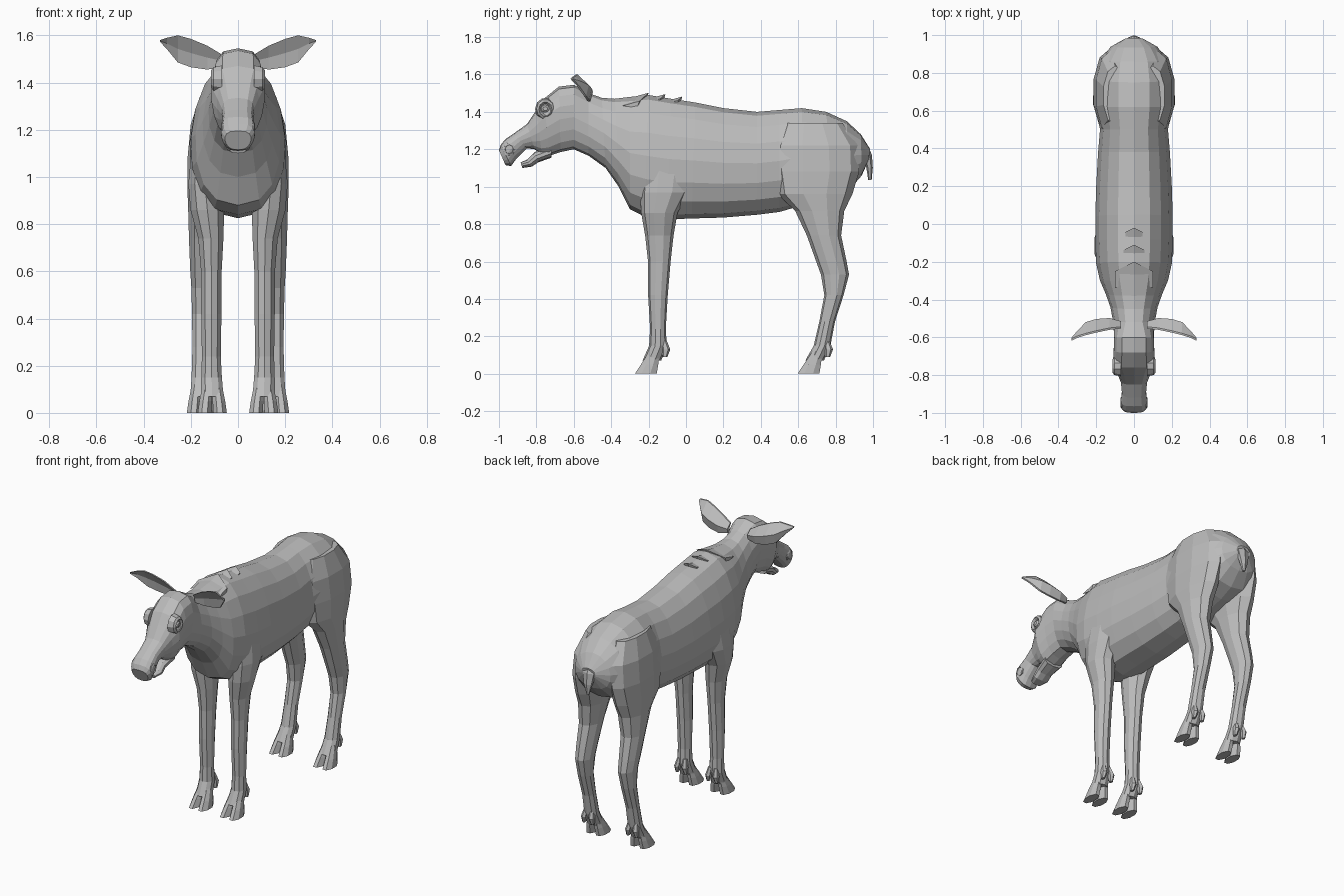
import bpy
import bmesh
from math import cos, sin, pi, copysign
from mathutils import Vector

cube = bpy.data.objects.get("Cube")
if cube:
    bpy.data.objects.remove(cube, do_unlink=True)

# One plain grey for the whole animal
grey = bpy.data.materials.new("soft_grey")
grey.use_nodes = True
color = (0.5, 0.5, 0.5, 1)
grey.diffuse_color = color
grey.node_tree.nodes["Principled BSDF"].inputs["Base Color"].default_value = color


def loft(name, rings, mirror=False):
    """Skin a list of equal-sized point rings and cap both ends."""
    bm = bmesh.new()
    loops = [[bm.verts.new(p) for p in ring] for ring in rings]
    count = len(loops[0])
    for a, b in zip(loops, loops[1:]):
        for i in range(count):
            j = (i + 1) % count
            bm.faces.new((a[i], a[j], b[j], b[i]))
    bm.faces.new(loops[0])
    bm.faces.new(loops[-1])
    bmesh.ops.recalc_face_normals(bm, faces=bm.faces)
    mesh = bpy.data.meshes.new(name)
    bm.to_mesh(mesh)
    bm.free()
    mesh.materials.append(grey)
    obj = bpy.data.objects.new(name, mesh)
    bpy.context.collection.objects.link(obj)
    if mirror:
        mod = obj.modifiers.new("mirror", 'MIRROR')
        mod.use_mirror_merge = False
    return obj


def spine_ring(row, egg, power, sides=16):
    """Cross-section spanning a top and a bottom point in the side plane."""
    y_top, z_top, y_low, z_low, width = row
    top, low = Vector((0, y_top, z_top)), Vector((0, y_low, z_low))
    mid, half = (top + low) / 2, (top - low) / 2
    ring = []
    for i in range(sides):
        a = 2 * pi * i / sides
        s = copysign(abs(sin(a)) ** power, sin(a))
        across = width * s * (1 - egg * cos(a))
        ring.append(mid + half * cos(a) + Vector((across, 0, 0)))
    return ring


def leg_ring(row, sides=10):
    """Level cross-section of a limb: height, front, back, centre, half width."""
    z, front, back, x, half = row
    ring = []
    for i in range(sides):
        a = 2 * pi * (i + 0.5) / sides
        ring.append((x + half * cos(a), (front + back) / 2 + (back - front) / 2 * sin(a) * 1.05, z))
    return ring


# Trunk and neck, from rump to poll: top y z, bottom y z, half width
trunk = [
    (.985, 1.2, .975, 1.14, .05), (.935, 1.28, .94, 1.06, .125),
    (.86, 1.35, .87, .98, .175), (.75, 1.4, .78, .94, .2),
    (.62, 1.42, .62, .9, .2), (.5, 1.41, .5, .865, .18),
    (.38, 1.4, .38, .85, .19), (.2, 1.42, .2, .835, .2),
    (.05, 1.45, .03, .83, .205), (-.08, 1.47, -.1, .825, .205),
    (-.2, 1.49, -.22, .84, .2), (-.3, 1.48, -.3, .88, .18),
    (-.38, 1.47, -.36, 1, .15), (-.45, 1.475, -.43, 1.1, .125),
    (-.52, 1.5, -.52, 1.165, .11),
]
# Skull and muzzle, from poll to nose
skull = [
    (-.6, 1.545, -.6, 1.2, .105), (-.68, 1.535, -.67, 1.185, .108),
    (-.76, 1.47, -.73, 1.165, .112), (-.8, 1.41, -.77, 1.17, .09),
    (-.85, 1.335, -.81, 1.2, .07), (-.92, 1.285, -.85, 1.205, .064),
    (-.965, 1.255, -.91, 1.145, .07), (-.99, 1.225, -.935, 1.11, .07),
    (-1, 1.195, -.965, 1.115, .055),
]
loft("body_and_head", [spine_ring(r, .1, .82) for r in trunk]
     + [spine_ring(r, -.12, .65) for r in skull])

# Lower jaw below the open mouth
jaw = [
    (-.72, 1.22, -.72, 1.155, .065), (-.81, 1.185, -.79, 1.13, .052),
    (-.85, 1.145, -.825, 1.107, .052), (-.885, 1.13, -.875, 1.1, .035),
]
loft("lower_jaw", [spine_ring(r, 0, .7, 10) for r in jaw])

# Limbs from shoulder or hip to pastern
front_leg = [
    (1.25, -.19, -.01, .12, .05), (1.1, -.23, .03, .13, .072),
    (.97, -.24, .01, .14, .074), (.86, -.235, -.05, .13, .075),
    (.74, -.215, -.07, .115, .056), (.6, -.2, -.085, .113, .046),
    (.42, -.2, -.1, .113, .045), (.24, -.19, -.11, .113, .042),
    (.15, -.195, -.105, .112, .046), (.07, -.23, -.135, .109, .05),
]
hind_leg = [
    (1.34, .53, .83, .1, .065), (1.22, .475, .91, .12, .085),
    (1.08, .48, .915, .13, .088), (.96, .5, .88, .135, .084),
    (.87, .59, .84, .14, .075), (.74, .65, .825, .147, .064),
    (.6, .7, .855, .15, .055), (.53, .725, .868, .15, .05),
    (.42, .742, .84, .152, .045), (.28, .715, .795, .153, .042),
    (.15, .685, .77, .153, .046), (.07, .64, .735, .155, .05),
]
for name, rows in (("front", front_leg), ("hind", hind_leg)):
    loft(name + "_legs", [leg_ring(r) for r in rows], mirror=True)
    z, front, back, x, half = rows[-1]
    for side, sign in (("inner", -1), ("outer", 1)):
        # Cloven hoof half, sloping forward to the ground
        toe = [
            (.12, front + .035, back - .005, x + sign * .02, .022),
            (.05, front - .012, back - .012, x + sign * .028, .029),
            (0, front - .045, back - .02, x + sign * .033, .031),
        ]
        loft(f"{name}_{side}_hooves", [leg_ring(r, 8) for r in toe], mirror=True)
        # Dewclaw spur behind the pastern
        spur = [
            (.18, back, back + .03, x + sign * .02, .012),
            (.13, back + .005, back + .05, x + sign * .026, .018),
            (.09, back + .01, back + .035, x + sign * .03, .01),
        ]
        loft(f"{name}_{side}_dewclaws", [leg_ring(r, 6) for r in spur], mirror=True)

# Short hanging tail
tail = [
    (1.22, .9, .97, 0, .05), (1.17, .945, .993, 0, .045),
    (1.1, .965, .998, 0, .03), (1.035, .975, .992, 0, .008),
]
loft("tail", [leg_ring(r, 6) for r in tail])

# Cupped leaf-shaped ears: x, y, top z, bottom z
ear = [
    (.07, -.54, 1.52, 1.465), (.13, -.535, 1.556, 1.455),
    (.2, -.545, 1.585, 1.465), (.255, -.56, 1.6, 1.485),
    (.3, -.59, 1.59, 1.54), (.33, -.615, 1.58, 1.572),
]
ear_rings = []
for x, y, top, low in ear:
    mid, lean = (top + low) / 2, (top - low) / 4
    ear_rings.append([(x, y - lean, top), (x, y + .004, mid), (x, y + lean / 2, low),
                      (x, y + .012 + lean / 2, low), (x, y + .012 + lean, mid),
                      (x, y + .01 - lean, top)])
loft("ears", ear_rings, mirror=True)


def socket(name, center, size, steps, sides=10):
    """Raised rim with a recess, facing sideways."""
    rings = []
    for out, scale in steps:
        rings.append([(center[0] + out, center[1] + size[0] * scale * cos(2 * pi * i / sides),
                       center[2] + size[1] * scale * sin(2 * pi * i / sides))
                      for i in range(sides)])
    loft(name, rings, mirror=True)


# Eyelids, eyeballs and nostrils
socket("eyelids", (.098, -.752, 1.415), (.05, .055),
       [(-.03, 1.1), (.006, .95), (.016, .7), (.002, .5)])
socket("eyeballs", (.098, -.752, 1.417), (.025, .022),
       [(-.01, 1), (.007, .9), (.014, .5)], 8)
socket("nostrils", (.06, -.945, 1.2), (.03, .033),
       [(-.02, 1.1), (.008, 1), (.012, .75), (-.008, .5)], 8)

# Stepped tufts over the withers
for y, z, half in ((-.2, 1.502, .1), (-.11, 1.495, .055), (-.02, 1.482, .045)):
    tuft = []
    for t in (-1, -.5, 0, .5, 1):
        drop = z - .045 * abs(t) * half / .1
        back = y - .05 * abs(t) * half / .1
        tuft.append([(t * half, back, drop), (t * half, back - .09, drop - .025),
                     (t * half, back - .01, drop - .035)])
    loft("withers_tuft", tuft)
